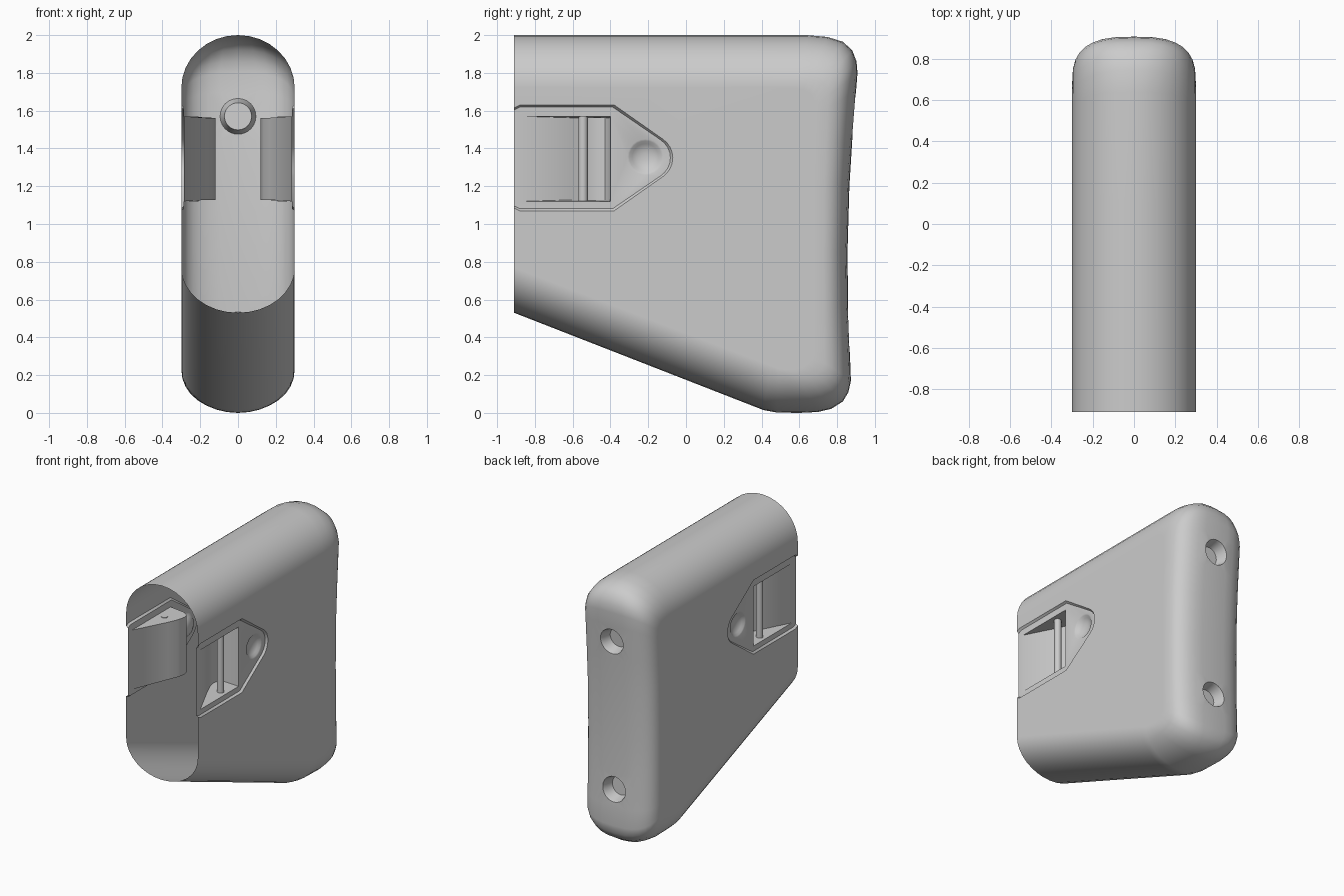
import bpy, bmesh
from math import sin, cos, pi, radians
from mathutils import Vector

if "Cube" in bpy.data.objects:
    bpy.data.objects.remove(bpy.data.objects["Cube"])

FRONT, HALF, K = -0.91, 0.30, 8


def finish(bm, name, angle=35, mirror=False):
    me = bpy.data.meshes.new(name)
    bm.to_mesh(me)
    bm.free()
    ob = bpy.data.objects.new(name, me)
    bpy.context.collection.objects.link(ob)
    bpy.ops.object.select_all(action='DESELECT')
    ob.select_set(True)
    bpy.context.view_layer.objects.active = ob
    bpy.ops.object.shade_smooth_by_angle(angle=radians(angle))
    if mirror:
        ob.modifiers.new("mirror", 'MIRROR').use_mirror_merge = False
    return ob


def loop_edges(bm, vs):
    out = []
    for a, b in zip(vs, vs[1:] + vs[:1]):
        out.append(bm.edges.get((a, b)) or bm.edges.new((a, b)))
    return out


def bridge(bm, a, b, closed=True):
    n = len(a)
    for i in range(n if closed else n - 1):
        j = (i + 1) % n
        bm.faces.new((a[i], a[j], b[j], b[i]))


# Outline of the recess in the side (y, z), from lower front round the nose to upper front
notch = [(FRONT, 1.085), (-0.88, 1.07), (-0.38, 1.07)]
notch += [(-0.19 + 0.12 * cos(radians(a)), 1.35 + 0.12 * sin(radians(a))) for a in range(-56, 57, 14)]
notch += [(-0.38, 1.63), (-0.88, 1.63), (FRONT, 1.615)]

# Body rows: centre line y, z / start of flat side y, z / squareness
rows = [(FRONT, 2, FRONT, 1.72, 1), (0.1, 2, 0.1, 1.72, 1), (0.64, 2, 0.58, 1.72, 1),
        (0.75, 1.99, 0.62, 1.715, .95), (0.83, 1.965, 0.65, 1.70, .9),
        (0.88, 1.92, 0.67, 1.68, .8), (0.903, 1.86, 0.68, 1.65, .75),
        (0.908, 1.80, 0.68, 1.62, .7), (0.90, 1.70, 0.68, 1.58, .7),
        (0.88, 1.44, 0.675, 1.40, .7), (0.865, 1.2, 0.67, 1.2, .7),
        (0.855, 0.85, 0.67, 0.85, .7), (0.858, 0.57, 0.67, 0.57, .7),
        (0.868, 0.31, 0.67, 0.38, .7), (0.873, 0.17, 0.67, 0.31, .7),
        (0.86, 0.11, 0.66, 0.28, .75), (0.83, 0.06, 0.64, 0.26, .8),
        (0.77, 0.022, 0.61, 0.24, .9), (0.70, 0.005, 0.57, 0.23, .95),
        (0.60, 0.0, 0.53, 0.23, 1), (0.48, 0.002, 0.49, 0.235, 1),
        (0.41, 0.015, 0.45, 0.25, 1), (FRONT, 0.53, FRONT, 0.77, 1)]

# Body shell, open at the front
bm = bmesh.new()
grid = []
for py, pz, qy, qz, e in rows:
    line = []
    for k in range(-K, K + 1):
        t = abs(k) / K * pi / 2
        f = 1 - max(cos(t), 0) ** e if abs(k) < K else 1
        x = HALF * sin(t) ** e * (1 if k > 0 else -1)
        line.append(bm.verts.new((x, py + (qy - py) * f, pz + (qz - pz) * f)))
    grid.append(line)
holes = {8: 1.57, 12: 0.44}          # row index -> height of the screw hole
for i in range(len(rows) - 1):
    for k in range(2 * K):
        if i in holes and K - 2 <= k < K + 2:
            continue
        bm.faces.new((grid[i][k], grid[i][k + 1], grid[i + 1][k + 1], grid[i + 1][k]))
for c, x in ((0, -HALF), (2 * K, HALF)):
    bm.faces.new([r[c] for r in grid] + [bm.verts.new((x, y, z)) for y, z in notch])

# Countersunk screw holes in the back
for i, zc in holes.items():
    a, b = grid[i], grid[i + 1]
    border = a[K - 2:K + 3] + b[K - 2:K + 3][::-1]
    (y0, z0), (y1, z1) = rows[i][:2], rows[i + 1][:2]
    rings = []
    for r, d in ((0.095, 0.002), (0.088, 0.02), (0.072, 0.085)):
        ring = []
        for s in range(24):
            z = zc + r * sin(s * pi / 12)
            ring.append(bm.verts.new((r * cos(s * pi / 12), y0 + (y1 - y0) * (z - z0) / (z1 - z0) - d, z)))
        rings.append(ring)
    bmesh.ops.triangle_fill(bm, use_beauty=True, normal=Vector((0, 1, 0)),
                            edges=loop_edges(bm, border) + loop_edges(bm, rings[0]))
    bridge(bm, rings[0], rings[1])
    bridge(bm, rings[1], rings[2])
    bm.faces.new(rings[2])
bmesh.ops.recalc_face_normals(bm, faces=bm.faces)
body = finish(bm, "stock_shell", 40)
body.modifiers.new("weighted", 'WEIGHTED_NORMAL').keep_sharp = True

# Recessed side plate with window pocket and thumb dimple
PX = 0.285
bm = bmesh.new()
outer = [bm.verts.new((HALF, y, z)) for y, z in notch]
inner = [bm.verts.new((PX, FRONT + (y - FRONT) * 0.985, 1.35 + (z - 1.35) * 0.96)) for y, z in notch]
bridge(bm, outer, inner, closed=False)

floor = [(-0.86, PX), (-0.60, 0.165), (-0.53, 0.135), (-0.47, 0.12),
         (-0.43, 0.13), (-0.405, 0.165), (-0.40, PX)]
low, high = ([bm.verts.new((x, y, z + (s * 0.008 if x < PX else 0))) for y, x in floor]
             for z, s in ((1.12, 1), (1.57, -1)))
bridge(bm, low, high, closed=False)
bm.faces.new(low)
bm.faces.new(high)
window = [low[0], low[-1], high[-1], high[0]]

dimple = [[bm.verts.new((x, -0.215 + r * cos(s * pi / 12), 1.355 + r * sin(s * pi / 12))) for s in range(24)]
          for r, x in ((0.095, PX), (0.085, 0.281), (0.07, 0.268), (0.045, 0.257), (0.02, 0.252))]
for a, b in zip(dimple, dimple[1:]):
    bridge(bm, a, b)
bm.faces.new(dimple[-1])
bmesh.ops.triangle_fill(bm, use_beauty=True, normal=Vector((1, 0, 0)),
                        edges=loop_edges(bm, inner) + loop_edges(bm, window) + loop_edges(bm, dimple[0]))
bmesh.ops.recalc_face_normals(bm, faces=bm.faces)
if sum(f.normal.x * f.calc_area() for f in bm.faces) < 0:
    bmesh.ops.reverse_faces(bm, faces=bm.faces)
finish(bm, "side_plate", 35, mirror=True)

# Sling pin across the window
bm = bmesh.new()
bmesh.ops.create_cone(bm, cap_ends=True, segments=20, radius1=0.025, radius2=0.025, depth=0.45)
bmesh.ops.translate(bm, verts=bm.verts, vec=(0.235, -0.545, 1.345))
finish(bm, "sling_pin", 35, mirror=True)
